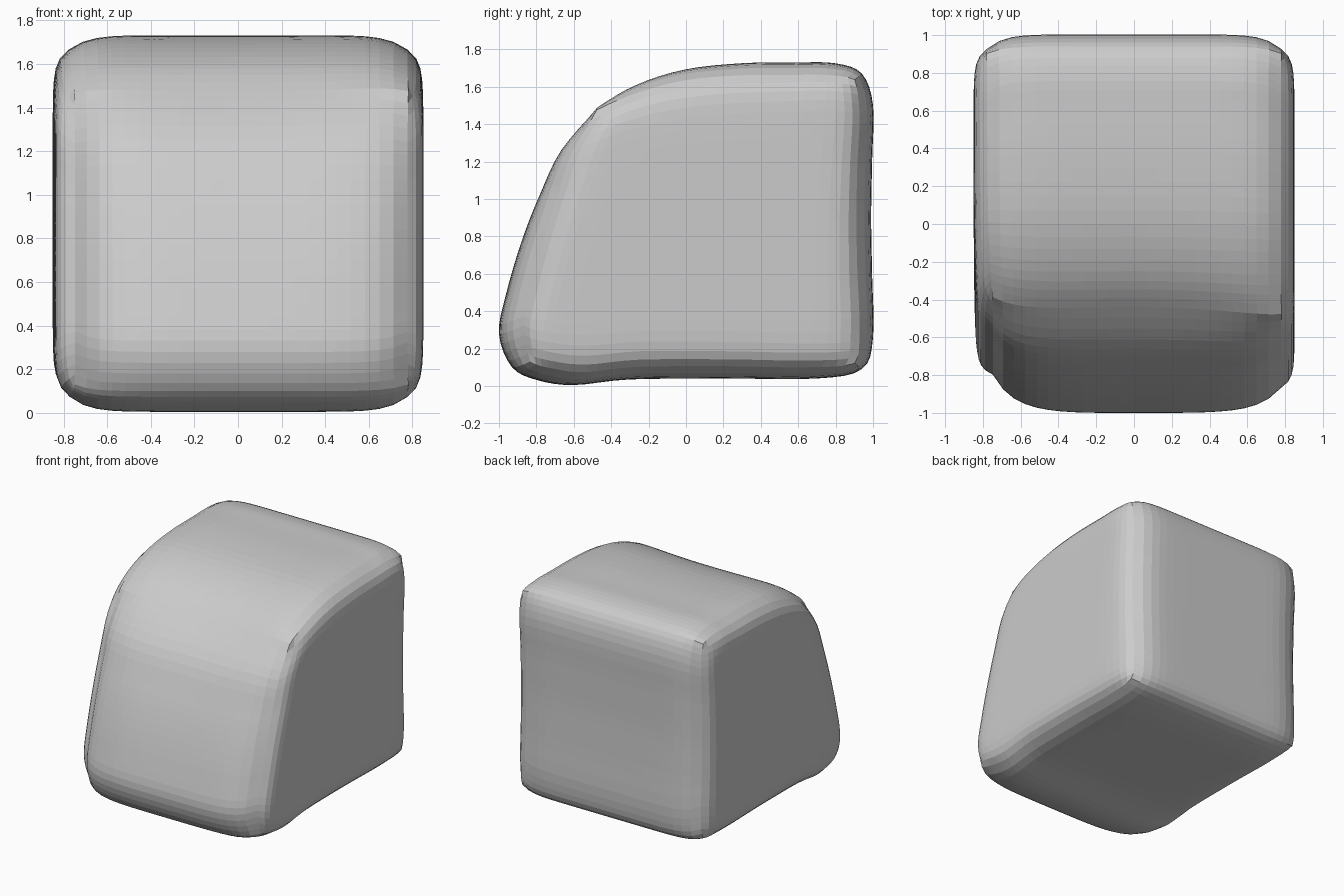
import bpy, bmesh
from mathutils import Vector

if "Cube" in bpy.data.objects:
    bpy.data.objects.remove(bpy.data.objects["Cube"])

# Centre-line outline (y, z): four edges of the side view
TOP = [(-.44, 1.475), (-.25, 1.605), (0, 1.69), (.3, 1.725), (.6, 1.73), (.8, 1.725), (.94, 1.67)]
FRONT = [(-.93, .1), (-1, .28), (-.96, .5), (-.88, .77), (-.785, 1.01), (-.66, 1.255), (-.44, 1.475)]
BOTTOM = [(-.93, .1), (-.79, .03), (-.6, .005), (-.3, .035), (.2, .04), (.7, .04), (.94, .09)]
BACK = [(.94, .09), (1, .26), (.995, .6), (.99, .9), (.995, 1.2), (1, 1.5), (.94, 1.67)]


def curve(points, before, after, t):
    """Smooth curve through points, t from 0 to 1, flowing on from its neighbours."""
    p = [Vector(q) for q in [before] + points + [after]]
    x = t * (len(points) - 1)
    i = min(int(x), len(points) - 2)
    f = x - i
    a, b, c, d = p[i:i + 4]
    return .5 * (2 * b + (c - a) * f + (2 * a - 5 * b + 4 * c - d) * f * f
                 + (3 * b - a - 3 * c + d) * f ** 3)


def side_point(s, t):
    """Fill the outline: s runs front to back, t runs bottom to top."""
    ends = (Vector(FRONT[0]) * (1 - s) + Vector(BACK[0]) * s) * (1 - t) \
        + (Vector(FRONT[-1]) * (1 - s) + Vector(BACK[-1]) * s) * t
    return (curve(BOTTOM, FRONT[1], BACK[1], s) * (1 - t)
            + curve(TOP, FRONT[-2], BACK[-2], s) * t
            + curve(FRONT, BOTTOM[1], TOP[1], t) * (1 - s)
            + curve(BACK, BOTTOM[-2], TOP[-2], t) * s - ends)


# Gridded cube pulled into the soft block
bm = bmesh.new()
bmesh.ops.create_cube(bm, size=2)
bmesh.ops.subdivide_edges(bm, edges=bm.edges[:], cuts=23, use_grid_fill=True)
centre = Vector((0, .87))
for vert in bm.verts:
    u, v, w = vert.co
    gu, gv, gw = abs(u) ** 9, abs(v) ** 9, abs(w) ** 9
    s = min(max((v + 1) / 2, 0), 1)
    t = min(max((w + 1) / 2, 0), 1)
    p = side_point(s, t)
    # soft side edges, slightly crisper at the corners
    p = centre + (p - centre) * (1 - .08 * gu * (1 - .5 * v ** 4 * w ** 4))
    # rounder front edges, brow swelling towards its ends
    p.x += .06 * u ** 4 * (1 - s) ** 3 * (1 - t ** 4)
    brow = u * u * (1 - s) ** 3 * t ** 3
    p += Vector((-.055, .025)) * brow * (1 if u > 0 else .6)
    x = .85 * u * (1 - .085 * (gv + gw - 1.05 * gv * gw))
    # the left front edge is softer than the right one
    if u < 0:
        p.x += .07 * u ** 4 * (1 - s) ** 3
        x *= 1 - .04 * u ** 4 * (1 - s) ** 4
    vert.co = (x, p.x, max(p.y, 0))
bmesh.ops.recalc_face_normals(bm, faces=bm.faces)
mesh = bpy.data.meshes.new("soft_block")
bm.to_mesh(mesh)
bm.free()
block = bpy.data.objects.new("soft_block", mesh)
bpy.context.collection.objects.link(block)
